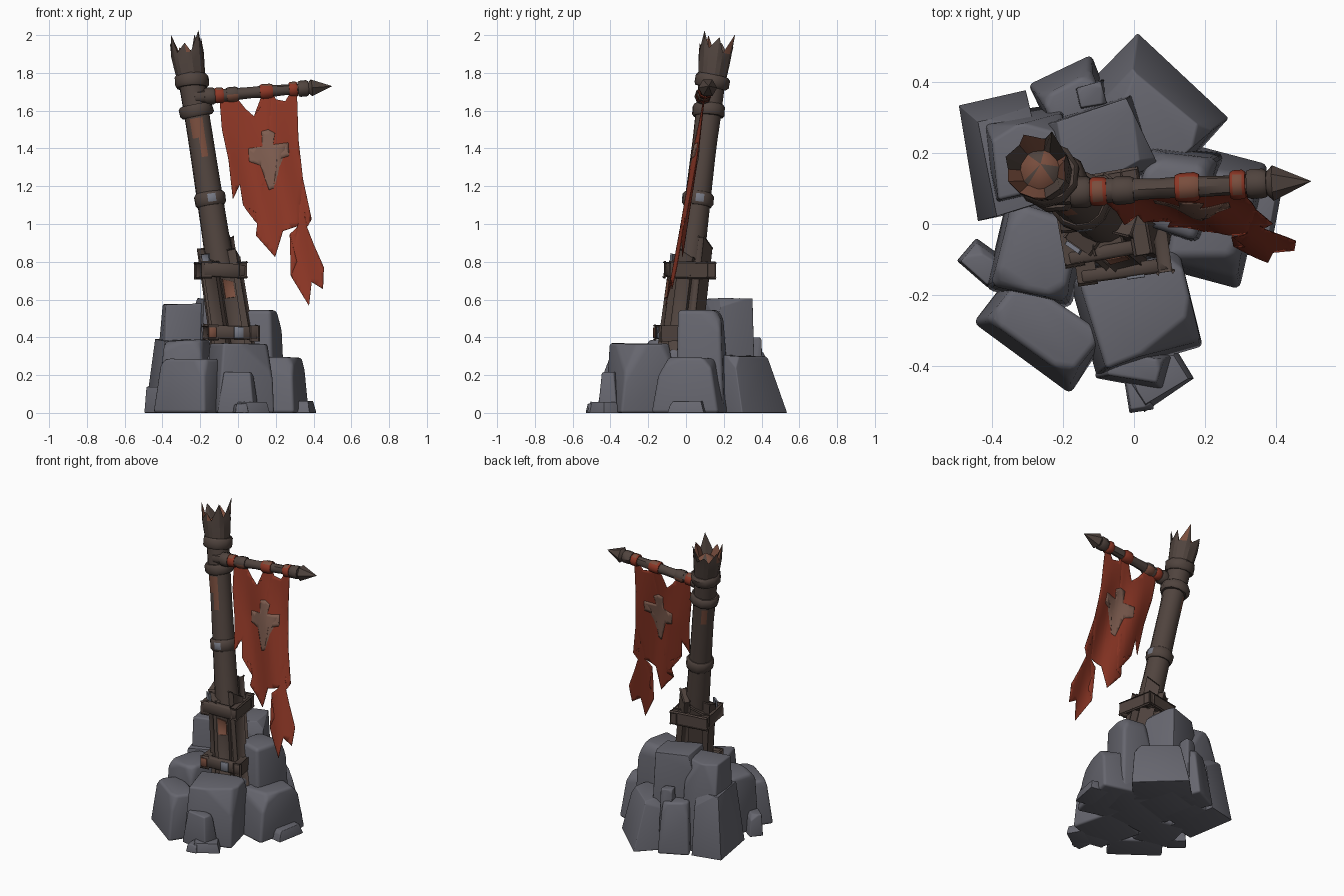
import bpy, bmesh, math, random
from mathutils import Vector, Matrix

if "Cube" in bpy.data.objects:
    bpy.data.objects.remove(bpy.data.objects["Cube"])
rng = random.Random(7)


def material(name, r, g, b):
    m = bpy.data.materials.new(name)
    m.use_nodes = True
    m.diffuse_color = (r, g, b, 1)
    m.node_tree.nodes["Principled BSDF"].inputs["Base Color"].default_value = (r, g, b, 1)
    return m


STONE = material("grey stone", 0.135, 0.135, 0.16)
WOOD = material("weathered wood", 0.08, 0.057, 0.048)
RUST = material("bare reddish wood", 0.19, 0.075, 0.047)
RED = material("red cloth", 0.27, 0.038, 0.019)
TAN = material("faded emblem", 0.21, 0.11, 0.08)
CHIP = material("pale grey chip", 0.18, 0.19, 0.23)


def finish(bm, name, mats, angle=35):
    bmesh.ops.recalc_face_normals(bm, faces=bm.faces)
    mesh = bpy.data.meshes.new(name)
    bm.to_mesh(mesh)
    bm.free()
    for m in mats:
        mesh.materials.append(m)
    ob = bpy.data.objects.new(name, mesh)
    bpy.context.collection.objects.link(ob)
    bpy.ops.object.select_all(action="DESELECT")
    ob.select_set(True)
    bpy.context.view_layer.objects.active = ob
    bpy.ops.object.shade_smooth_by_angle(angle=math.radians(angle))
    return ob


def axis(z):
    """Centre of the leaning pole at a height."""
    return Vector((-0.035 - 0.155 * (z - 0.4), -0.025 + 0.12 * (z - 0.4), z))


LEAN = (axis(1) - axis(0)).normalized()


def facing(n, x, y):
    return n.dot(Vector((x, y, 0)).normalized())


def tube(name, origin, direction, profile, sides=10, mats=(WOOD,), rule=None, wobble=0.0):
    """Loft rings of (distance, radius) along a direction."""
    bm = bmesh.new()
    turn = Vector(direction).to_track_quat("Z", "Y").to_matrix()
    rings = []
    for d, r in profile:
        ring = []
        for i in range(sides):
            a = math.tau * i / sides
            k = r * (1 + rng.uniform(-wobble, wobble))
            ring.append(bm.verts.new(Vector(origin) + turn @ Vector((k * math.cos(a), k * math.sin(a), d))))
        rings.append(ring)
    for lo, hi in zip(rings, rings[1:]):
        for i in range(sides):
            j = (i + 1) % sides
            bm.faces.new((lo[i], lo[j], hi[j], hi[i]))
    bm.faces.new(rings[0][::-1])
    bm.faces.new(rings[-1])
    bm.normal_update()
    if rule:
        for f in bm.faces:
            f.material_index = rule(f.calc_center_median(), f.normal)
    return finish(bm, name, mats, 45)


def band(name, origin, direction, r, h, **kw):
    return tube(name, origin, direction, [(-h, r * 0.88), (-h * 0.6, r), (h * 0.6, r), (h, r * 0.88)],
                wobble=0.03, **kw)


def beam(name, p0, p1, width, depth, out, mat=WOOD, slant=0.0):
    """Bevelled board between two points, its depth along out."""
    p0, p1 = Vector(p0), Vector(p1)
    along = (p1 - p0).normalized()
    side = along.cross(Vector(out)).normalized()
    turn = Matrix((side, side.cross(along), along)).transposed()
    bm = bmesh.new()
    bmesh.ops.create_cube(bm, size=1)
    for v in bm.verts:
        drop = slant if v.co.z > 0 and v.co.x > 0 else 0
        local = Vector((v.co.x * width, v.co.y * depth, v.co.z * (p1 - p0).length - drop))
        v.co = (p0 + p1) / 2 + turn @ local
    bmesh.ops.bevel(bm, geom=bm.edges[:], offset=min(depth, width) * 0.2, segments=1, affect="EDGES")
    return finish(bm, name, [mat], 60)


def boulder(name, x, y, sx, sy, h, rot, taper=0.8, lean=0.0):
    """Tapered block leaning inwards, with chipped corners and worn edges."""
    bm = bmesh.new()
    bmesh.ops.create_cube(bm, size=1)
    turn = Matrix.Rotation(math.radians(rot), 3, "Z")
    small = min(sx, sy, h)
    for v in bm.verts:
        top = v.co.z > 0
        k = taper if top else 1.0
        j = Vector((rng.uniform(-1, 1), rng.uniform(-1, 1), rng.uniform(-0.9, 0.2) if top else 0)) * small * 0.06
        foot = Vector((x, y, 0)) * (1 - lean if top else 1)
        v.co = turn @ Vector((v.co.x * sx * k, v.co.y * sy * k, (v.co.z + 0.5) * h)) + j + foot
    for _ in range(3):
        a = rng.uniform(0, math.tau)
        n = Vector((math.cos(a), math.sin(a), rng.uniform(0.2, 1))).normalized()
        reach = max(v.co.dot(n) for v in bm.verts) - small * 0.12
        cut = bmesh.ops.bisect_plane(bm, geom=bm.verts[:] + bm.edges[:] + bm.faces[:], plane_co=n * reach,
                                     plane_no=n, clear_outer=True)["geom_cut"]
        bmesh.ops.holes_fill(bm, edges=[e for e in cut if isinstance(e, bmesh.types.BMEdge)])
    bmesh.ops.bevel(bm, geom=bm.edges[:], offset=small * 0.11, segments=3, profile=0.5,
                    affect="EDGES", clamp_overlap=True)
    return finish(bm, name, [STONE], 50)


# Rock pile: x, y, length, width, height, turn, taper, lean
ROCKS = {
    "front_rock": (0.015, -0.235, 0.32, 0.29, 0.375, 16, 0.86),
    "front_right_rock": (-0.26, -0.305, 0.33, 0.19, 0.29, -36, 0.84, 0.06),
    "right_rock": (-0.27, -0.08, 0.24, 0.28, 0.39, -12, 0.82),
    "right_back_rock": (-0.37, 0.195, 0.19, 0.34, 0.39, 12, 0.78, 0.1),
    "tall_right_rock": (-0.3, 0.2, 0.25, 0.24, 0.58, 12, 0.84, 0.05),
    "tall_back_rock": (-0.09, 0.22, 0.28, 0.25, 0.615, 18, 0.85),
    "tall_left_rock": (0.11, 0.085, 0.22, 0.26, 0.545, -12, 0.84),
    "left_rock": (0.22, 0.02, 0.25, 0.35, 0.295, -12, 0.82, 0.04),
    "back_left_rock": (0.055, 0.33, 0.35, 0.23, 0.31, -41, 0.77, 0.13),
    "back_rock": (-0.18, 0.365, 0.19, 0.16, 0.33, 25, 0.8, 0.08),
    "core_rock": (-0.05, 0.02, 0.32, 0.32, 0.34, 5),
    "small_back_rock": (-0.12, 0.36, 0.09, 0.08, 0.4, 10),
    "small_front_rock": (0.0, -0.4, 0.2, 0.1, 0.22, -10, 0.7),
    "front_slab": (0.07, -0.435, 0.17, 0.11, 0.06, 32),
    "front_point": (0.015, -0.475, 0.07, 0.1, 0.05, 10),
    "small_right_rock": (-0.425, -0.11, 0.12, 0.09, 0.14, -38),
    "small_left_rock": (0.34, 0.01, 0.12, 0.2, 0.065, -10),
}
for name, spec in ROCKS.items():
    boulder(name, *spec)


# Leaning pole with bare patches
def pole_patch(c, n):
    front = facing(n, 0.1, -1)
    return int((1.45 < c.z < 1.55 and front > 0.85) or (1.35 < c.z < 1.45 and front > 0.965)
               or (1.42 < c.z < 1.55 and facing(n, -1, 1) > 0.93))


tube("pole", axis(0.2), LEAN,
     [(0, 0.084), (0.35, 0.08), (0.53, 0.076), (0.8, 0.071), (1.17, 0.067), (1.275, 0.067), (1.38, 0.068),
      (1.6, 0.071), (1.69, 0.074)], 12, mats=(WOOD, RUST), rule=pole_patch, wobble=0.02)
band("upper_band", axis(1.755), (-0.05, 0.2, 1), 0.092, 0.034)
band("lower_band", axis(1.6), (-0.2, 0.05, 1), 0.09, 0.032)
band("middle_band", axis(1.13), LEAN, 0.084, 0.036, sides=12, mats=(WOOD, CHIP),
     rule=lambda c, n: int(facing(n, 0.25, -1) > 0.94 or facing(n, 1, 0.1) > 0.96))

# Splintered crown: a flared sleeve with jagged tips around a broken core
bm = bmesh.new()
turn = LEAN.to_track_quat("Z", "Y").to_matrix()
count = 14
rings = []
for level, (z, r) in enumerate([(1.76, 0.074), (1.84, 0.083), (1.9, 0.088), (1.95, 0.09), (1.88, 0.055)]):
    ring = []
    for i in range(count):
        a, lift, rr = math.tau * (i + 0.3 * (i % 2)) / count, 0, r
        if level == 3:
            lift = rng.uniform(0.0, 0.06) if i % 2 else rng.uniform(-0.065, -0.03)
            rr += rng.uniform(-0.015, 0.03) if i % 2 else -0.004
        ring.append(bm.verts.new(axis(z) + turn @ Vector((rr * math.cos(a), rr * math.sin(a), lift))))
    rings.append(ring)
core = bm.verts.new(axis(1.93) + Vector((0.01, 0.01, 0)))
for i in range(count):
    j = (i + 1) % count
    for level in range(4):
        f = bm.faces.new((rings[level][i], rings[level][j], rings[level + 1][j], rings[level + 1][i]))
        f.material_index = int((level == 3 and i % 4 < 2) or (level == 2 and i % 5 == 1))
    bm.faces.new((rings[4][i], rings[4][j], core)).material_index = int(i % 5 < 3)
bm.faces.new(rings[0][::-1])
finish(bm, "splintered_crown", [WOOD, RUST], 25)

# Support boards around the foot and the square frames tying them
for i, (deg, top) in enumerate([(-125, 0.83), (-75, 0.8), (-15, 0.86), (55, 0.92), (125, 0.84), (185, 0.87)]):
    out = Vector((math.cos(math.radians(deg)), math.sin(math.radians(deg)), 0))
    beam(f"support_board_{i}", axis(0.25) + out * 0.092, axis(top) + out * 0.083, 0.075, 0.034, out, WOOD, 0.04)


def frame(name, z, half, deg, height):
    for i in range(4):
        turn = Matrix.Rotation(math.radians(deg + 90 * i), 3, "Z")
        tilt = Vector((0, 0, rng.uniform(-0.008, 0.008)))
        ends = [axis(z) + turn @ Vector((s * half, -half + 0.018, 0)) + tilt * s for s in (-1, 1)]
        beam(f"{name}_{i}", *ends, height, 0.04, turn @ Vector((0, -1, 0)))


frame("upper_frame", 0.755, 0.115, 10, 0.075)
frame("lower_frame", 0.425, 0.128, 8, 0.07)

# Worn patches as thin plates on the frame and boards
beam("frame_chip", (-0.02, -0.152, 0.425), (0.03, -0.145, 0.425), 0.06, 0.009, (0.14, -1, 0), CHIP)
beam("frame_bare_patch", (-0.155, -0.171, 0.425), (-0.115, -0.165, 0.425), 0.055, 0.009, (0.14, -1, 0), RUST)
beam("board_chip", (-0.167, -0.068, 0.79), (-0.172, -0.065, 0.84), 0.045, 0.009, (-0.57, -0.82, 0), CHIP)
face = Vector((math.cos(math.radians(-75)), math.sin(math.radians(-75)), 0))
beam("board_bare_patch", axis(0.61) + face * 0.105, axis(0.71) + face * 0.103, 0.055, 0.009, face, RUST, 0.02)

# Crossbar with cloth ties and a pointed tip
BAR0, BAR1 = Vector((-0.23, 0.085, 1.67)), Vector((0.497, 0.12, 1.73))
BAR = (BAR1 - BAR0).normalized()


def at(x):
    return BAR0 + BAR * ((x - BAR0.x) / BAR.x)


tube("crossbar", BAR0, BAR, [(0, 0.034), (0.15, 0.034), (0.3, 0.029), (0.38, 0.031), (0.48, 0.029), (0.6, 0.028)],
     8, wobble=0.06)
band("bar_knot", at(-0.15), BAR, 0.045, 0.028, sides=8)
band("bar_sleeve", at(-0.03), BAR, 0.04, 0.03, sides=8, mats=(WOOD, RUST), rule=lambda c, n: int(n.z < -0.3))
for i, (x, w) in enumerate([(-0.1, 0.024), (0.15, 0.034), (0.292, 0.022)]):
    band(f"cloth_tie_{i}", at(x), BAR, 0.041, w, sides=8, mats=(RED, RUST), rule=lambda c, n: int(n.z > 0.9))
band("tip_collar", at(0.345), BAR, 0.042, 0.028, sides=8)
tube("bar_tip", at(0.365), BAR, [(0, 0.025), (0.025, 0.05), (0.132, 0.001)], 6)


# Torn banner hanging with soft folds
def drape(x, z):
    fall = 1.69 - z
    return 0.1 - 0.155 * fall + 0.016 * math.sin(x * 22 + z * 5) * min(1, fall * 3) - 0.09 * max(0, x - 0.2) * fall


def cloth(name, outline, thick, mat):
    bm = bmesh.new()
    bm.faces.new([bm.verts.new((x, 0, z)) for x, z in outline])
    bmesh.ops.triangulate(bm, faces=bm.faces[:])
    for n, start, steps, gap in (((1, 0, 0), -0.1, 28, 0.0205), ((0, 0, 1), 0.58, 34, 0.033)):
        for i in range(steps):
            bmesh.ops.bisect_plane(bm, geom=bm.verts[:] + bm.edges[:] + bm.faces[:],
                                   plane_co=Vector(n) * (start + gap * i), plane_no=n)
    for v in bm.verts:
        v.co.y = drape(v.co.x, v.co.z)
    ob = finish(bm, name, [mat], 60)
    mod = ob.modifiers.new("thickness", "SOLIDIFY")
    mod.thickness, mod.offset = thick, 0


cloth("banner", [
    (-0.1, 1.69), (-0.085, 1.5), (-0.05, 1.34), (-0.027, 1.13), (0.01, 1.21), (0.027, 1.1), (0.1, 1.06),
    (0.09, 1.015), (0.14, 0.96), (0.095, 0.94), (0.196, 0.825), (0.238, 0.963), (0.32, 0.99), (0.275, 0.947),
    (0.312, 0.8), (0.28, 0.725), (0.376, 0.566), (0.39, 0.693), (0.45, 0.656), (0.455, 0.77), (0.4, 0.894),
    (0.365, 0.984), (0.344, 1.07), (0.39, 1.026), (0.344, 1.238), (0.32, 1.45), (0.312, 1.7), (0.28, 1.7),
    (0.25, 1.65), (0.2, 1.66), (0.18, 1.7), (0.13, 1.69), (0.12, 1.62), (0.085, 1.57), (0.04, 1.61), (0, 1.66),
    (-0.06, 1.69)], 0.003, RED)
cloth("banner_emblem", [
    (0.125, 1.49), (0.16, 1.5), (0.195, 1.48), (0.185, 1.42), (0.265, 1.43), (0.27, 1.36), (0.205, 1.34),
    (0.19, 1.19), (0.165, 1.18), (0.12, 1.31), (0.06, 1.33), (0.055, 1.4), (0.13, 1.41)], 0.008, TAN)
